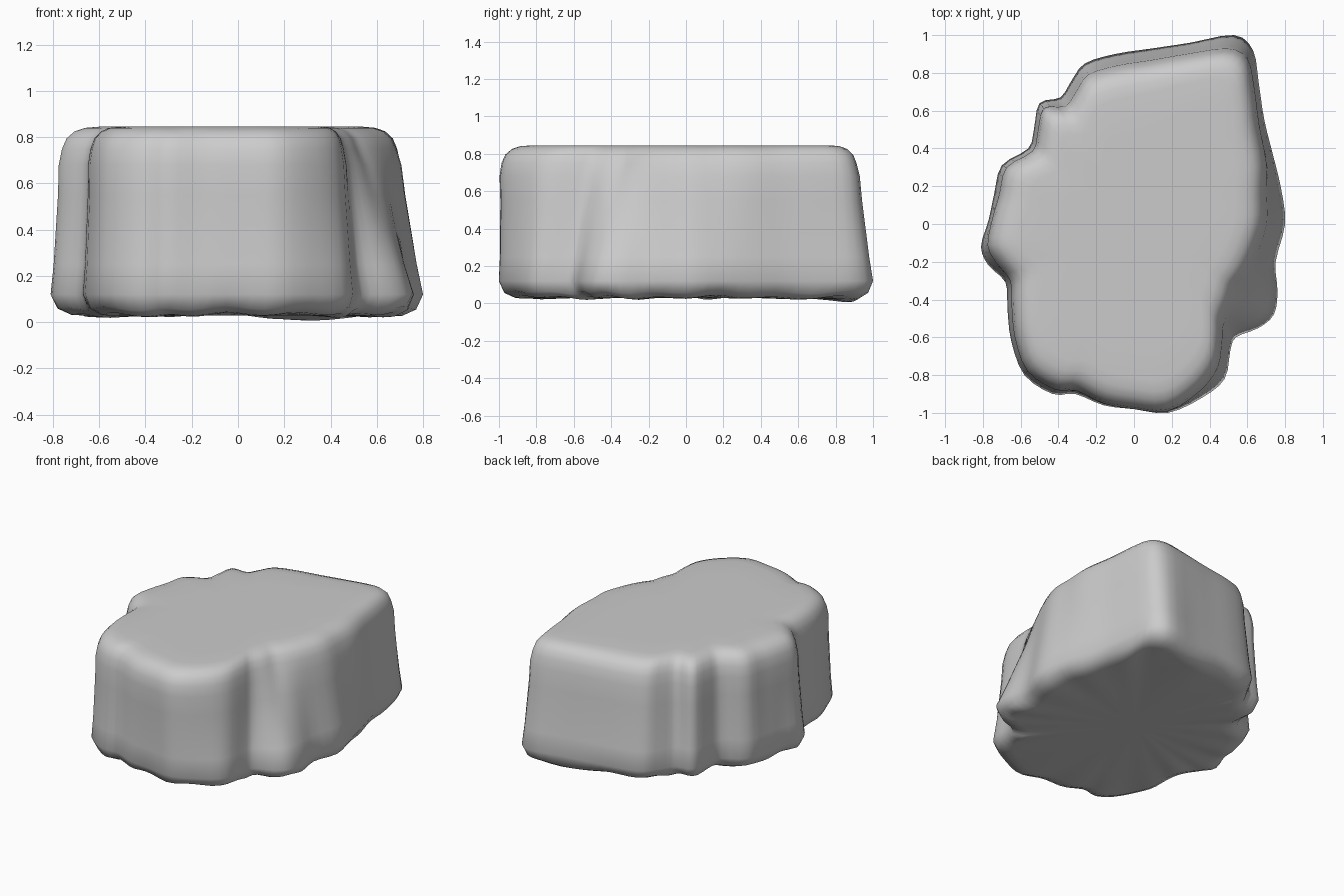
import bpy, bmesh, math
from mathutils import Vector

if "Cube" in bpy.data.objects:
    bpy.data.objects.remove(bpy.data.objects["Cube"])

# Outline at the widest level: x, y and how far the wall leans inward at the top
OUTLINE = [
    (.18, -1, .01), (.36, -.92, .04), (.48, -.82, .08), (.51, -.67, .08),
    (.54, -.60, .11), (.66, -.55, .20), (.74, -.48, .25), (.76, -.36, .20),
    (.75, -.2, .12), (.80, 0, .11), (.78, .18, .09), (.74, .35, .05),
    (.69, .55, .04), (.66, .75, .04), (.63, .92, .06), (.53, 1, .09),
    (.3, .96, .07), (.1, .93, .07), (-.1, .9, .07), (-.26, .85, .07),
    (-.33, .76, .07), (-.39, .67, .06), (-.5, .64, .04), (-.53, .5, .03),
    (-.56, .4, .03), (-.70, .31, .03), (-.74, .16, .03), (-.77, .02, .02),
    (-.81, -.12, .04), (-.77, -.22, .05), (-.68, -.31, .03), (-.67, -.45, .03),
    (-.65, -.62, .03), (-.58, -.8, .03), (-.43, -.9, .03), (-.31, -.9, .02),
    (-.16, -.96, .01), (0, -.98, .0)]

# Wall profile: height, inset from the wall
PROFILE = [(.03, .35), (.03, .14), (.033, .09), (.06, .03), (.12, 0), (.25, .005),
           (.4, .005), (.55, .005), (.68, 0), (.75, .01), (.795, .03),
           (.825, .065), (.84, .11), (.845, .17), (.845, .35)]


def smooth_loop(points, steps=3):
    """Closed Catmull-Rom curve through the points."""
    pts = [Vector(p) for p in points]
    n, out = len(pts), []
    for i in range(n):
        a, b, c, d = (pts[(i + k) % n] for k in (-1, 0, 1, 2))
        for s in range(steps):
            t = s / steps
            out.append(.5 * (2 * b + (c - a) * t + (2 * a - 5 * b + 4 * c - d) * t * t
                             + (3 * b - a - 3 * c + d) * t ** 3))
    return out


def ring_points(loop, z, inset):
    lean = min(max((z - .12) / .63, 0), 1)
    for i, p in enumerate(loop):
        flat = Vector((p.x, p.y))
        r = flat.length
        q = flat * ((r - p.z * lean - inset) / r)
        h = z
        if z < .1 and inset < .3:
            # uneven lower rim with one foot reaching the ground
            h += .006 * math.sin(i * 1.1) + .005 * math.sin(i * .47)
            h -= .03 * math.exp(-((q.x - .33) ** 2 + (q.y - .88) ** 2) / .02)
        yield q.x, q.y, max(h, 0)


bm = bmesh.new()
loop = smooth_loop(OUTLINE)
rings = [[bm.verts.new(c) for c in ring_points(loop, z, d)] for z, d in PROFILE]
n = len(loop)
for lo, hi in zip(rings, rings[1:]):
    for i in range(n):
        j = (i + 1) % n
        bm.faces.new((lo[i], lo[j], hi[j], hi[i]))

# Flat underside and top
for ring, z in ((rings[0], .03), (rings[-1], .845)):
    mid = bm.verts.new((0, 0, z))
    for i in range(n):
        bm.faces.new((ring[i], ring[(i + 1) % n], mid))
bmesh.ops.recalc_face_normals(bm, faces=bm.faces)

mesh = bpy.data.meshes.new("rock")
bm.to_mesh(mesh)
bm.free()
mesh.shade_smooth()
rock = bpy.data.objects.new("rock", mesh)
bpy.context.collection.objects.link(rock)
